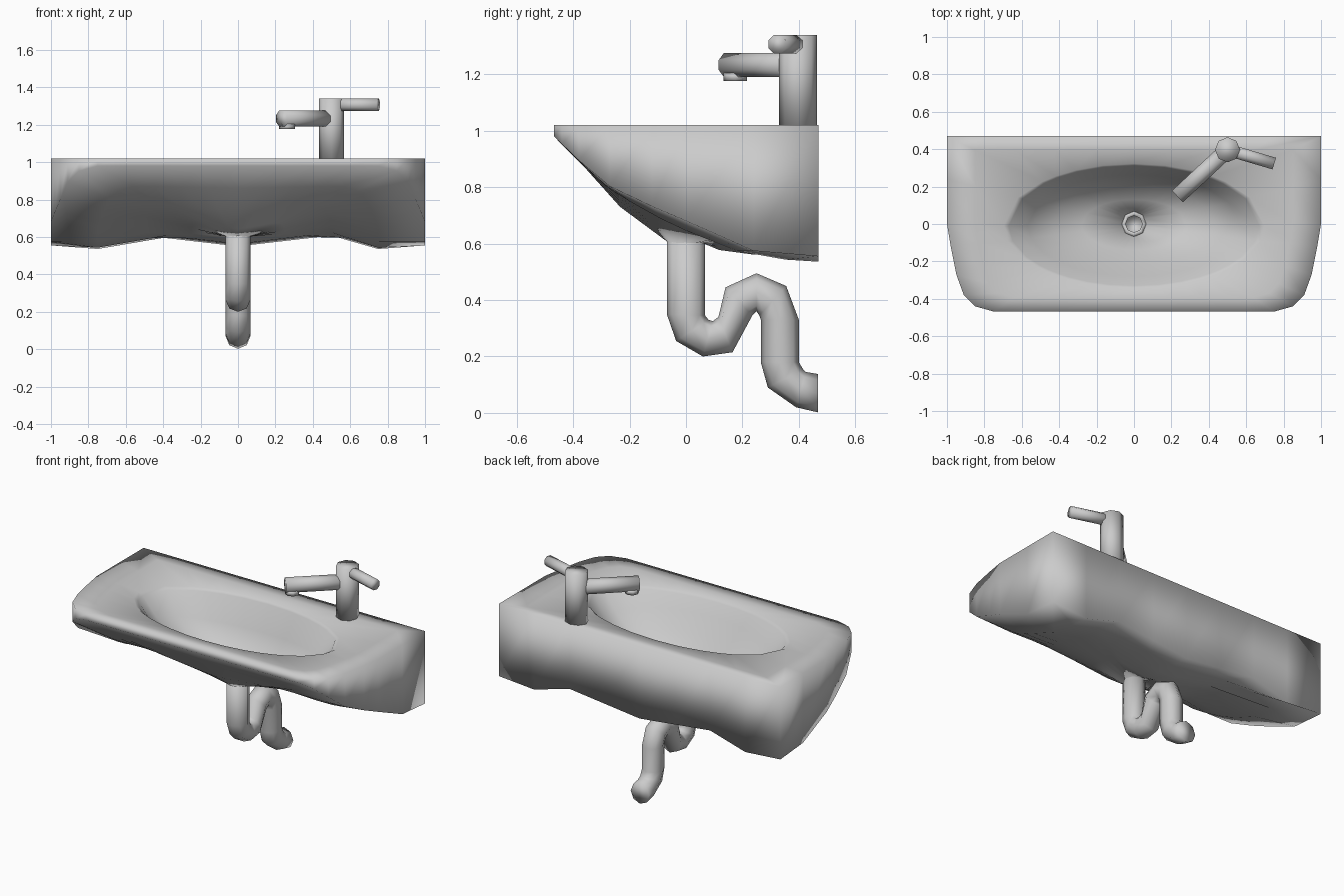
import bpy, math
from mathutils import Vector

if "Cube" in bpy.data.objects:
    bpy.data.objects.remove(bpy.data.objects["Cube"])


def make(name, verts, faces):
    mesh = bpy.data.meshes.new(name)
    mesh.from_pydata(verts, [], faces)
    mesh.validate()
    ob = bpy.data.objects.new(name, mesh)
    bpy.context.collection.objects.link(ob)
    mesh.shade_smooth()
    return ob


def loft(name, rings, loop=False, caps=()):
    """Skin equal-length rings with quads; caps holds ring indices to fill."""
    n = len(rings[0])
    verts = [tuple(v) for r in rings for v in r]
    faces = []
    for i in range(len(rings) - (0 if loop else 1)):
        a, b = i * n, (i + 1) % len(rings) * n
        faces += [(a + j, a + (j + 1) % n, b + (j + 1) % n, b + j) for j in range(n)]
    for c in caps:
        ring = [c * n + j for j in range(n)]
        faces.append(ring if c else ring[::-1])
    return make(name, verts, faces)


def interp(table, t):
    for (a, va), (b, vb) in zip(table, table[1:]):
        if t <= b:
            return va + (vb - va) * max(0, (t - a) / (b - a))
    return table[-1][1]


# basin: half outline mirrored, underside height from side profiles
half = [(0, -.468), (.2, -.468), (.4, -.468), (.6, -.468), (.75, -.468), (.85, -.44),
        (.91, -.38), (.95, -.27), (.98, -.12), (1, 0), (1, .24), (1, .47),
        (.75, .47), (.5, .47), (.25, .47), (0, .47)]
outline = half + [(-x, y) for x, y in half[-2:0:-1]]
centre = [(-.468, .98), (-.35, .86), (-.24, .735), (-.12, .645), (0, .605), (.17, .565), (.47, .55)]
edge = [(-.468, .98), (-.3, .82), (-.1, .725), (.25, .57), (.47, .555)]
wave = [(0, 0), (.5, .055), (.75, -.018), (1, 0)]


def under(x, y):
    x = abs(x)
    low = interp(centre, y) * (1 - x) + interp(edge, y) * x
    return low + interp(wave, x) * max(0, min(1, (y + .4) / .45))


def ellipse(rx, ry, front, back=None, cy=0):
    """Oval ring whose height blends from a front to a back value."""
    back = front if back is None else back
    out = []
    for x, y in outline:
        a = math.atan2(y / .47, x)
        mix = (math.sin(a) + 1) / 2
        out.append((rx * math.cos(a), cy + ry * math.sin(a), front + (back - front) * mix))
    return out


rings = [ellipse(.06, .06, .602)]
for s in (.25, .5, .75, 1):
    rings.append([(x * s, y * s, under(x * s, y * s)) for x, y in outline])
rings.append([(x, y, 1.02) for x, y in outline])
rings.append([(x * .85, y * .84, 1.012) for x, y in outline])
for t, front, back in ((1.04, 1.003, 1.0), (1, .988, .985), (.85, .915, .82),
                       (.65, .815, .72), (.42, .715, .655)):
    rings.append(ellipse(.67 * t, .32 * t, front, back, -.01 * t))
rings.append(ellipse(.06, .06, .618))
loft("basin", rings, loop=True)

# drain trap: each section given by its two side points in the yz plane
sections = [((-.068, .625), (.068, .625)), ((-.068, .35), (.068, .345)),
            ((-.035, .255), (.08, .33)), ((.06, .2), (.095, .325)),
            ((.165, .215), (.115, .34)), ((.235, .345), (.14, .445)),
            ((.25, .36), (.25, .495)), ((.26, .345), (.355, .45)),
            ((.265, .33), (.4, .33)), ((.265, .18), (.4, .18)),
            ((.29, .09), (.415, .155)), ((.39, .02), (.425, .145)),
            ((.467, .002), (.467, .138))]


def pipe_ring(p, q, r):
    p, q = Vector((0, *p)), Vector((0, *q))
    mid, side = (p + q) / 2, (q - p) / 2
    out = []
    for k in range(8):
        a = k * math.tau / 8
        out.append(mid + side * math.cos(a) + Vector((r, 0, 0)) * math.sin(a))
    return out


pipe = [pipe_ring((-.045, .56), (.045, .56), .045), pipe_ring((-.045, .625), (.045, .625), .045)]
pipe += [pipe_ring(p, q, .066) for p, q in sections]
loft("drain_trap", pipe, caps=(0, len(pipe) - 1))


# tap: eight-sided rods
def rod(name, a, b, r, twist=0):
    a, b = Vector(a), Vector(b)
    rot = (b - a).to_track_quat('Z', 'Y')
    ring = [rot @ Vector((r * math.cos((k + twist) * math.tau / 8),
                          r * math.sin((k + twist) * math.tau / 8), 0)) for k in range(8)]
    loft(name, [[a + v for v in ring], [b + v for v in ring]], caps=(0, 1))


rod("tap_body", (.5, .397, 1.01), (.5, .397, 1.34), .067)
rod("tap_spout", (.5, .397, 1.233), (.232, .147, 1.233), .046, .5)
rod("tap_nozzle", (.262, .175, 1.205), (.262, .175, 1.177), .042)
rod("tap_handle", (.5, .397, 1.307), (.75, .323, 1.307), .035, .5)
